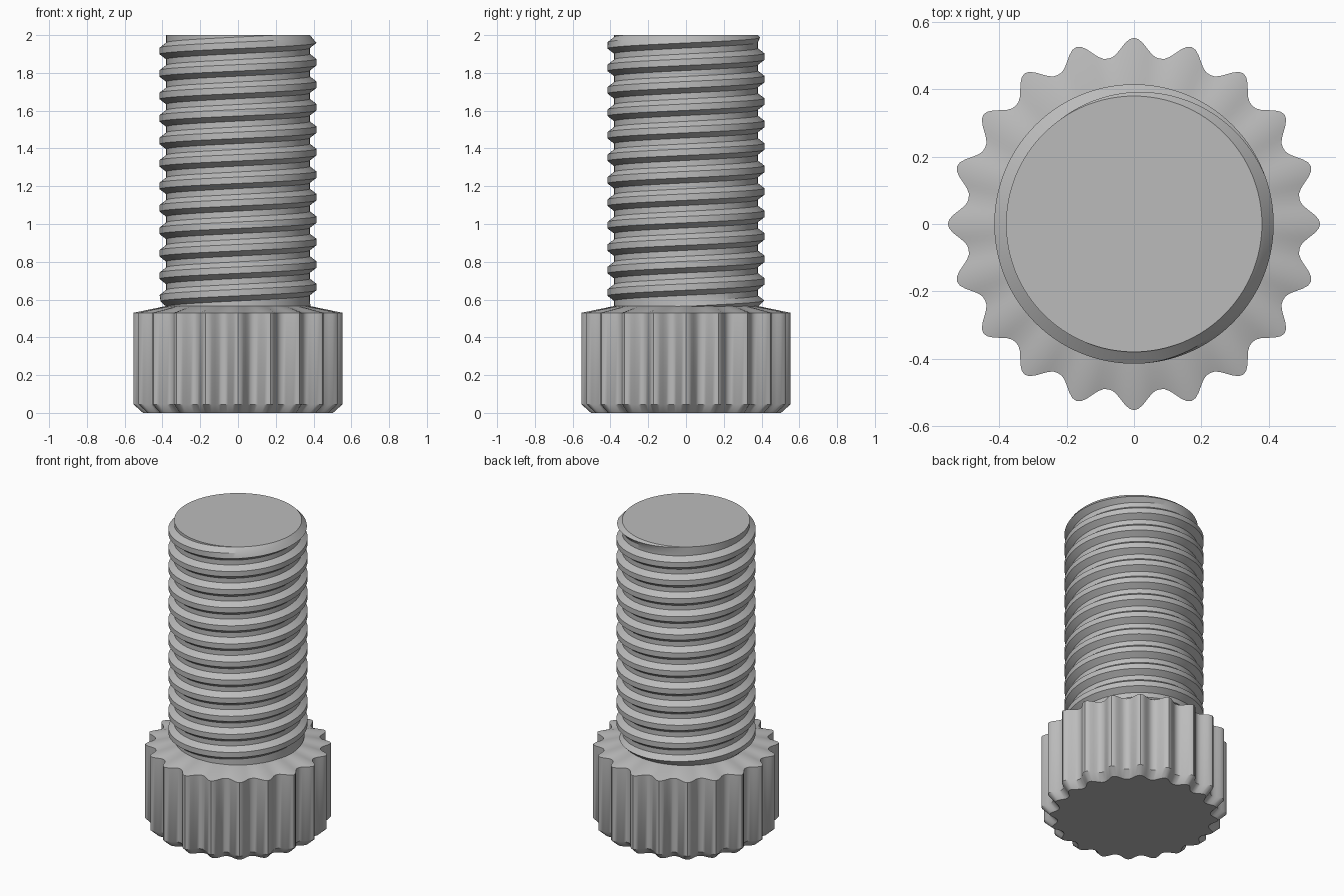
import bpy, bmesh, math

cube = bpy.data.objects.get("Cube")
if cube:
    bpy.data.objects.remove(cube, do_unlink=True)

steel = bpy.data.materials.new("grey steel")
steel.use_nodes = True
color = (0.5, 0.5, 0.5, 1)
steel.diffuse_color = color
steel.node_tree.nodes["Principled BSDF"].inputs["Base Color"].default_value = color

TAU = 2 * math.pi
ROOT, CREST = 0.38, 0.415
BASE, TOP, PITCH = 0.56, 2.0, 0.119


def finish(bm, name, angle):
    bmesh.ops.remove_doubles(bm, verts=bm.verts, dist=1e-5)
    bmesh.ops.recalc_face_normals(bm, faces=bm.faces)
    mesh = bpy.data.meshes.new(name)
    bm.to_mesh(mesh)
    bm.free()
    mesh.materials.append(steel)
    obj = bpy.data.objects.new(name, mesh)
    bpy.context.collection.objects.link(obj)
    bpy.ops.object.select_all(action="DESELECT")
    obj.select_set(True)
    bpy.context.view_layer.objects.active = obj
    bpy.ops.object.shade_smooth_by_angle(angle=math.radians(angle))


def bridge(bm, rows):
    """Join neighbouring rows of vertices with quads."""
    for a, b in zip(rows, rows[1:]):
        for i in range(len(a) - 1):
            bm.faces.new((a[i], a[i + 1], b[i + 1], b[i]))


def ring(bm, count, radius, height):
    """One row around the axis; radius and height are functions of the angle."""
    row = []
    for i in range(count + 1):
        t = TAU * i / count
        r = radius(t)
        row.append(bm.verts.new((r * math.cos(t), r * math.sin(t), height(t))))
    return row


# Scalloped head: chamfered bottom edge, straight flutes, shallow conical top
def flute(valley, depth):
    return lambda t: valley + depth * (0.5 + 0.5 * math.cos(20 * t)) ** 1.25


bm = bmesh.new()
sections = [(0.457, 0.046, 0), (0.497, 0.056, 0.045),
            (0.497, 0.056, 0.53), (0.37, 0, 0.568)]
rows = [ring(bm, 240, flute(v, d), lambda t, z=z: z) for v, d, z in sections]
bridge(bm, rows)
bm.faces.new(rows[0][:-1])
bm.faces.new(rows[-1][:-1])
finish(bm, "fluted_head", 35)


# Threaded shank: trapezoid thread swept as a right-handed helix, cut flat at both ends
def helix_height(offset):
    return lambda t: min(TOP, max(BASE, offset + PITCH * t / TAU))


def helix_radius(offset, radius):
    height = helix_height(offset)
    return lambda t: min(radius, ROOT + TOP - height(t), ROOT + height(t) - BASE)


bm = bmesh.new()
rows = []
start = 1.44 - PITCH / 2 - 9 * PITCH
for turn in range(16):
    for shift, radius in [(-0.044, ROOT), (-0.017, CREST), (0.017, CREST), (0.044, ROOT)]:
        offset = start + turn * PITCH + shift
        rows.append(ring(bm, 128, helix_radius(offset, radius), helix_height(offset)))
bridge(bm, rows)
bmesh.ops.remove_doubles(bm, verts=bm.verts, dist=1e-5)
# End caps
for z in (BASE, TOP):
    edge = [v for v in bm.verts if abs(v.co.z - z) < 1e-4]
    edge.sort(key=lambda v: math.atan2(v.co.y, v.co.x))
    bm.faces.new(edge)
finish(bm, "threaded_shank", 30)
